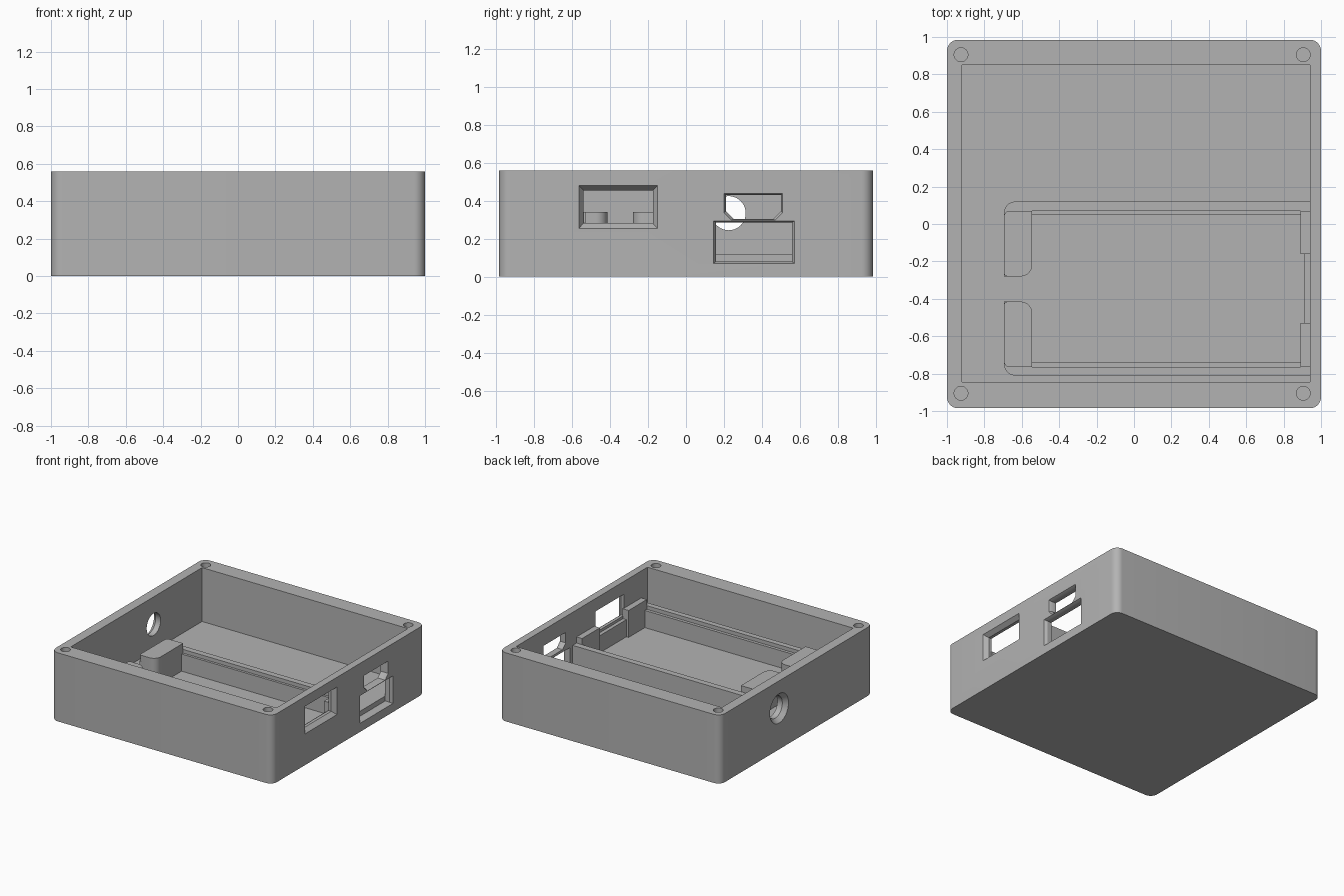
import bpy, bmesh, math
from mathutils import Vector

if "Cube" in bpy.data.objects:
    bpy.data.objects.remove(bpy.data.objects["Cube"])

grey = bpy.data.materials.new("matte grey")
grey.use_nodes = True
grey.diffuse_color = (0.45, 0.45, 0.45, 1)
grey.node_tree.nodes["Principled BSDF"].inputs["Base Color"].default_value = (0.45, 0.45, 0.45, 1)

FLOOR, RIM, TAB_TOP, RING_TOP, LEDGE = 0.12, 0.56, 0.34, 0.29, 0.26


def loft(name, lower, upper):
    """Solid between two matching loops of points."""
    bm = bmesh.new()
    a = [bm.verts.new(p) for p in lower]
    b = [bm.verts.new(p) for p in upper]
    bm.faces.new(a[::-1])
    bm.faces.new(b)
    n = len(a)
    for i in range(n):
        j = (i + 1) % n
        bm.faces.new((a[i], a[j], b[j], b[i]))
    bmesh.ops.recalc_face_normals(bm, faces=bm.faces)
    mesh = bpy.data.meshes.new(name)
    bm.to_mesh(mesh)
    bm.free()
    mesh.materials.append(grey)
    ob = bpy.data.objects.new(name, mesh)
    bpy.context.collection.objects.link(ob)
    return ob


def rounded(x0, x1, y0, y1, radii):
    """Rectangle outline; radii run from the (x1, y1) corner anticlockwise."""
    corners = [(x1, y1, -1, -1), (x0, y1, 1, -1), (x0, y0, 1, 1), (x1, y0, -1, 1)]
    pts = []
    for k, ((x, y, sx, sy), r) in enumerate(zip(corners, radii)):
        if r == 0:
            pts.append((x, y))
            continue
        for i in range(9):
            t = math.pi / 2 * (k + i / 8)
            pts.append((x + sx * r + r * math.cos(t), y + sy * r + r * math.sin(t)))
    return pts


def slab(name, x0, x1, y0, y1, z0, z1, radii=(0, 0, 0, 0)):
    pts = rounded(x0, x1, y0, y1, radii)
    return loft(name, [(x, y, z0) for x, y in pts], [(x, y, z1) for x, y in pts])


def circle(r, n=40):
    return [(r * math.cos(math.tau * i / n), r * math.sin(math.tau * i / n)) for i in range(n)]


def side_cut(outline_in, outline_out, xs):
    """Straight opening and flared mouth through a side wall."""
    inner, mouth, outer = xs
    at = lambda pts, x: [(x, y, z) for y, z in pts]
    s = 1 if outer > 0 else -1
    grow = [tuple(Vector(o) + (Vector(o) - Vector(i)) * 0.1 / abs(outer - mouth) * 0.1)
            for i, o in zip(outline_in, outline_out)]
    return [loft("opening_cutter", at(outline_in, inner), at(outline_in, outer + s * 0.02)),
            loft("mouth_cutter", at(outline_in, mouth), at(grow, outer + s * 0.01))]


def cut(ob, cutters):
    for c in cutters:
        c.hide_render = True
        m = ob.modifiers.new("cut", "BOOLEAN")
        m.operation, m.solver, m.object = "DIFFERENCE", "EXACT", c
    dg = bpy.context.evaluated_depsgraph_get()
    mesh = bpy.data.meshes.new_from_object(ob.evaluated_get(dg))
    ob.modifiers.clear()
    ob.data = mesh
    for c in cutters:
        bpy.data.objects.remove(c)


def box_loop(y0, y1, z0, z1):
    return [(y0, z0), (y1, z0), (y1, z1), (y0, z1)]


def port_loop(y0, y1, z0, z1, c):
    return [(y0, z0 + c), (y0 + c, z0), (y1 - c, z0), (y1, z0 + c), (y1, z1), (y0, z1)]


# Open case with its cavity
case = slab("case", -1, 1, -0.985, 0.985, 0, RIM, (0.06,) * 4)
cutters = [slab("cavity_cutter", -0.92, 0.94, -0.845, 0.85, FLOOR, 1)]

# Screw holes in the rim corners
for x in (-0.925, 0.905):
    for y in (-0.905, 0.905):
        pts = [(x + u, y + v) for u, v in circle(0.037, 24)]
        cutters.append(loft("screw_cutter", [(u, v, 0.2) for u, v in pts],
                            [(u, v, 0.7) for u, v in pts]))

# Ports in the left wall
cutters += side_cut(box_loop(-0.54, -0.175, 0.282, 0.455),
                    box_loop(-0.565, -0.15, 0.255, 0.48), (0.92, 0.965, 1))
cutters += side_cut(port_loop(0.21, 0.5, 0.305, 0.43, 0.04),
                    port_loop(0.2, 0.51, 0.298, 0.44, 0.04), (0.92, 0.98, 1))
cutters += side_cut(box_loop(0.158, 0.558, 0.08, 0.285),
                    box_loop(0.145, 0.572, 0.07, 0.295), (0.9399, 0.98, 1))
# Clear opening above the floor behind the large port
cutters.append(slab("port_cutter", 0.92, 0.96, 0.158, 0.558, FLOOR, 0.285))

# Round cable hole in the right wall
ring_in = [(0.225 + u, 0.335 + v) for u, v in circle(0.09)]
ring_out = [(0.225 + u, 0.335 + v) for u, v in circle(0.12)]
cutters += side_cut(ring_in, ring_out, (-0.9, -0.965, -1))
cut(case, cutters)

# Board tray: outer ring with a lower ledge inside
ring = slab("tray_ring", -0.695, 0.945, -0.81, 0.12, FLOOR - 0.01, RING_TOP,
            (0, 0.06, 0.06, 0))
cut(ring, [
    slab("pocket_cutter", -0.65, 0.93, -0.765, 0.07, LEDGE, 1, (0.03,) * 4),
    slab("well_cutter", -0.65, 0.91, -0.74, 0.05, FLOOR, 1),
    slab("gap_cutter", -0.8, -0.6, -0.415, -0.28, FLOOR, 1),
    slab("window_cutter", 0.9, 1, -0.53, -0.16, LEDGE, 1),
])

# Corner tabs that hold the board
slab("right_tab_back", -0.695, -0.545, -0.28, 0.07, FLOOR - 0.01, TAB_TOP, (0, 0.03, 0.02, 0.06))
slab("right_tab_front", -0.695, -0.545, -0.765, -0.415, FLOOR - 0.01, TAB_TOP, (0.06, 0.02, 0.03, 0))
slab("left_tab_back", 0.89, 0.945, -0.16, 0.07, FLOOR - 0.01, TAB_TOP)
slab("left_tab_front", 0.89, 0.945, -0.765, -0.53, FLOOR - 0.01, TAB_TOP)

# Smooth the rounded corners, keep the edges sharp
bpy.ops.object.select_all(action="DESELECT")
for ob in bpy.context.collection.objects:
    if ob.type == "MESH" and grey.name in ob.data.materials:
        ob.select_set(True)
        bpy.context.view_layer.objects.active = ob
bpy.ops.object.shade_smooth_by_angle(angle=math.radians(30))
